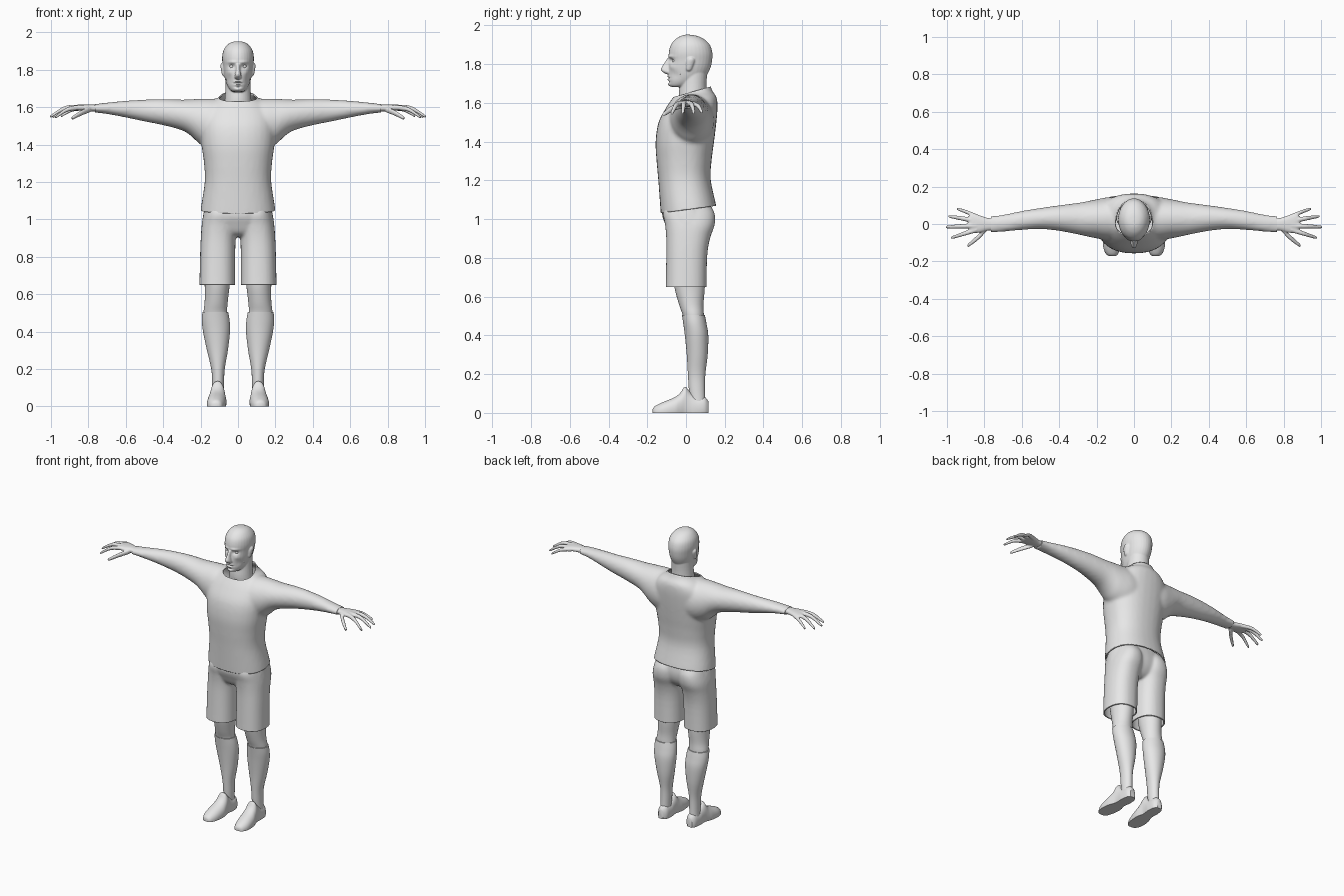
import bpy, bmesh, math
from mathutils import Vector

grey = bpy.data.materials.new("light_grey")
grey.diffuse_color = (0.8, 0.8, 0.8, 1)
ORDER = {"x": (2, 0, 1), "y": (0, 2, 1), "z": (0, 1, 2)}


def smooth_rows(rows, steps):
    """Catmull-Rom interpolation of section rows."""
    out = []
    for i in range(len(rows) - 1):
        p = [rows[max(0, min(len(rows) - 1, i + k))] for k in (-1, 0, 1, 2)]
        for s in range(steps):
            t = s / steps
            out.append([0.5 * (2 * b + (c - a) * t + (2 * a - 5 * b + 4 * c - d) * t * t
                               + (3 * b - a - 3 * c + d) * t ** 3) for a, b, c, d in zip(*p)])
    return out + [list(rows[-1])]


def loft(bm, axis, rows, side=1, n=32, power=2.0, steps=4):
    """Skin oval sections; row = position, then min/max on the other two axes."""
    rings = []
    for pos, a0, a1, b0, b1 in smooth_rows(rows, steps):
        ring = []
        for i in range(n):
            t = 2 * math.pi * i / n
            c, s = math.cos(t), math.sin(t)
            a = (a0 + a1) / 2 + (a1 - a0) / 2 * math.copysign(abs(c) ** (2 / power), c)
            b = (b0 + b1) / 2 + (b1 - b0) / 2 * math.copysign(abs(s) ** (2 / power), s)
            v = [0, 0, 0]
            for k, val in zip(ORDER[axis], (a, b, pos)):
                v[k] = val
            if axis == "x":
                v = [pos, a, b]
            ring.append(bm.verts.new((v[0] * side, v[1], v[2])))
        rings.append(ring)
    for r, q in zip(rings, rings[1:]):
        for i in range(n):
            j = (i + 1) % n
            bm.faces.new((r[i], r[j], q[j], q[i]))
    bm.faces.new(rings[0])
    bm.faces.new(rings[-1])


def finish(name, bm, voxel=0, relax=0, cuts=(), thick=0, fill=False, sculpt=None):
    """Make an object, optionally fused, relaxed, trimmed by planes and thickened."""
    bmesh.ops.recalc_face_normals(bm, faces=bm.faces)
    me = bpy.data.meshes.new(name)
    bm.to_mesh(me)
    bm.free()
    ob = bpy.data.objects.new(name, me)
    bpy.context.collection.objects.link(ob)
    if voxel:
        m = ob.modifiers.new("fuse", "REMESH")
        m.mode, m.voxel_size = "VOXEL", voxel
        m = ob.modifiers.new("relax", "SMOOTH")
        m.factor, m.iterations = 0.5, relax
        dg = bpy.context.evaluated_depsgraph_get()
        me = bpy.data.meshes.new_from_object(ob.evaluated_get(dg))
        ob.modifiers.clear()
        ob.data = me
    bm = bmesh.new()
    bm.from_mesh(me)
    for co, no in cuts:
        res = bmesh.ops.bisect_plane(bm, geom=bm.verts[:] + bm.edges[:] + bm.faces[:],
                                     plane_co=co, plane_no=no, clear_outer=True)
        if fill:
            bmesh.ops.holes_fill(bm, edges=[e for e in res["geom_cut"]
                                            if isinstance(e, bmesh.types.BMEdge)])
    if sculpt:
        for v in bm.verts:
            sculpt(v.co)
    bm.to_mesh(me)
    bm.free()
    me.materials.clear()
    me.materials.append(grey)
    if thick:
        m = ob.modifiers.new("cloth", "SOLIDIFY")
        m.thickness, m.offset = thick, -1
    bpy.ops.object.select_all(action="DESELECT")
    ob.select_set(True)
    bpy.context.view_layer.objects.active = ob
    bpy.ops.object.shade_smooth_by_angle(angle=math.radians(40))
    return ob


def sym(rows):
    """Expand half width to a symmetric section."""
    return [(z, -w, w, y0, y1) for z, w, y0, y1 in rows]


# Shirt: body and both sleeves fused, then hem, collar and cuffs trimmed
bm = bmesh.new()
loft(bm, "z", sym([(0.96, .205, -.125, .165), (1.05, .2, -.132, .16), (1.2, .178, -.143, .128),
                   (1.3, .182, -.152, .132), (1.4, .195, -.157, .145), (1.5, .2, -.142, .157),
                   (1.58, .185, -.1, .163), (1.63, .14, -.066, .158), (1.665, .09, -.045, .135),
                   (1.73, .075, -.03, .115)]), power=2.3)
for s in (1, -1):
    loft(bm, "x", [(0, -.07, .14, 1.38, 1.635), (.12, -.09, .145, 1.37, 1.645),
                   (.2, -.077, .132, 1.4, 1.645), (.25, -.067, .122, 1.445, 1.642),
                   (.3, -.056, .113, 1.476, 1.64), (.4, -.037, .1, 1.503, 1.643),
                   (.5, -.027, .086, 1.523, 1.64), (.6, -.032, .07, 1.544, 1.634),
                   (.7, -.042, .05, 1.563, 1.624), (.8, -.047, .04, 1.575, 1.612)], s)
finish("shirt", bm, .01, 8, [((0, -.14, 1.03), (0, .133, -1)), ((0, -.06, 1.632), (0, -.28, 1)),
                             ((.765, 0, 0), (1, 0, 0)), ((-.765, 0, 0), (-1, 0, 0))], .007)

# Shorts: hips and two wide legs
bm = bmesh.new()
loft(bm, "z", sym([(1.12, .165, -.11, .115), (1.03, .185, -.124, .135), (.97, .194, -.105, .128),
                   (.925, .19, -.08, .1), (.905, .15, -.04, .07)]), power=2.3)
for s in (1, -1):
    loft(bm, "z", [(1.08, .02, .165, -.1, .12), (1.03, .008, .18, -.118, .148),
                   (.97, .004, .194, -.108, .148), (.9, .012, .199, -.102, .124),
                   (.8, .015, .203, -.102, .109), (.6, .015, .207, -.106, .106)], s, power=2.3)
finish("shorts", bm, .008, 5, [((0, 0, .65), (0, 0, -1)), ((0, 0, 1.09), (0, 0, 1))], .008)

LEG = [(.05, .078, .138, .025, .1), (.12, .075, .138, .015, .098), (.2, .071, .143, .01, .1),
       (.3, .054, .166, .004, .112), (.4, .043, .187, -.006, .115), (.46, .045, .193, -.014, .106),
       (.505, .053, .19, -.021, .097)]
KNEE = [(.46, .052, .18, -.008, .09), (.505, .058, .184, -.017, .092), (.56, .055, .178, -.036, .09),
        (.65, .045, .178, -.06, .097), (.75, .045, .185, -.07, .095)]
SHOE = [(-.172, .1, .13, -.01, .02), (-.16, .085, .15, -.03, .035), (-.12, .07, .165, -.04, .055),
        (-.06, .062, .163, -.04, .08), (-.03, .065, .155, -.04, .103), (-.005, .07, .148, -.04, .135),
        (.02, .07, .145, -.04, .11), (.05, .068, .145, -.04, .088), (.095, .072, .14, -.03, .083),
        (.115, .09, .125, -.02, .06)]
# Fingers: root, middle and tip as x, y, z, radius
FINGERS = [[(.83, .035, 1.594, .013), (.89, .062, 1.585, .011), (.942, .08, 1.555, .008)],
           [(.84, .015, 1.598, .014), (.92, .03, 1.59, .012), (.985, .04, 1.55, .008)],
           [(.84, -.01, 1.6, .014), (.925, -.012, 1.594, .012), (.998, -.016, 1.552, .008)],
           [(.84, -.03, 1.598, .014), (.91, -.052, 1.588, .012), (.972, -.072, 1.548, .008)],
           [(.79, -.025, 1.588, .016), (.835, -.072, 1.57, .015), (.885, -.113, 1.542, .01)]]

for s, side in ((1, "left"), (-1, "right")):
    # Sock, knee and shoe
    for part, rows in (("sock", LEG), ("knee", KNEE)):
        bm = bmesh.new()
        loft(bm, "z", rows, s)
        finish(f"{side}_{part}", bm)
    bm = bmesh.new()
    loft(bm, "y", SHOE, s, power=2.2)
    finish(f"{side}_shoe", bm, cuts=[((0, 0, 0), (0, 0, -1))], fill=True)
    # Hand: palm and five fingers fused
    bm = bmesh.new()
    loft(bm, "x", [(.73, -.036, .03, 1.577, 1.612), (.78, -.035, .032, 1.577, 1.613),
                   (.83, -.047, .048, 1.58, 1.613), (.87, -.048, .054, 1.582, 1.61),
                   (.885, -.03, .04, 1.588, 1.604)], s, power=2.3)
    for f in FINGERS:
        x, y, z, r = f[-1]
        rows = [(x, y - r, y + r, z - r, z + r) for x, y, z, r in f]
        rows.append((x + .006, y - r * .4, y + r * .4, z - r * .7, z + r * .2))
        loft(bm, "x", rows, s, n=16)
    finish(f"{side}_hand", bm, .0045, 3)


def face(co):
    """Press in the eye sockets and raise brows, cheeks, lips and chin."""
    if co.y > 0:
        return
    for x, z, sx, sz, d in ((.033, 1.818, .015, .011, .013), (.03, 1.84, .025, .008, -.006),
                            (.045, 1.785, .014, .014, -.004), (.05, 1.745, .016, .022, .006),
                            (0, 1.737, .018, .005, -.006), (0, 1.729, .022, .003, .006),
                            (0, 1.72, .016, .005, -.005), (0, 1.708, .02, .005, .005),
                            (0, 1.694, .018, .008, -.006)):
        if co.y < -.03:
            co.y += d * math.exp(-((abs(co.x) - x) / sx) ** 2 - ((co.z - z) / sz) ** 2)


# Head: skull, neck, nose and ears fused
bm = bmesh.new()
loft(bm, "z", sym([(1.682, .025, -.072, -.02), (1.69, .04, -.086, .03), (1.71, .055, -.091, .075),
                   (1.74, .067, -.091, .105), (1.78, .076, -.091, .126), (1.82, .081, -.088, .135),
                   (1.86, .085, -.089, .136), (1.9, .079, -.078, .123), (1.93, .06, -.053, .092),
                   (1.946, .037, -.026, .057), (1.952, .012, -.005, .022)]))
loft(bm, "z", sym([(1.55, .08, -.03, .115), (1.63, .072, -.038, .108), (1.7, .067, -.032, .106),
                   (1.78, .065, -.03, .112)]))
loft(bm, "z", sym([(1.748, .01, -.103, -.07), (1.758, .019, -.118, -.07), (1.773, .017, -.131, -.07),
                   (1.8, .011, -.116, -.07), (1.83, .011, -.097, -.07)]), n=16)
for s in (1, -1):
    loft(bm, "z", [(1.765, .066, .08, .005, .022), (1.775, .066, .086, .0, .03),
                   (1.805, .066, .092, .0, .042), (1.825, .066, .094, .005, .045),
                   (1.835, .068, .088, .014, .036)], s, n=16)
finish("head", bm, .0042, 3, sculpt=face)

# Eyes
for s, side in ((1, "left"), (-1, "right")):
    bm = bmesh.new()
    bmesh.ops.create_uvsphere(bm, u_segments=16, v_segments=10, radius=.013)
    bmesh.ops.translate(bm, verts=bm.verts, vec=Vector((.033 * s, -.058, 1.817)))
    finish(f"{side}_eye", bm)
